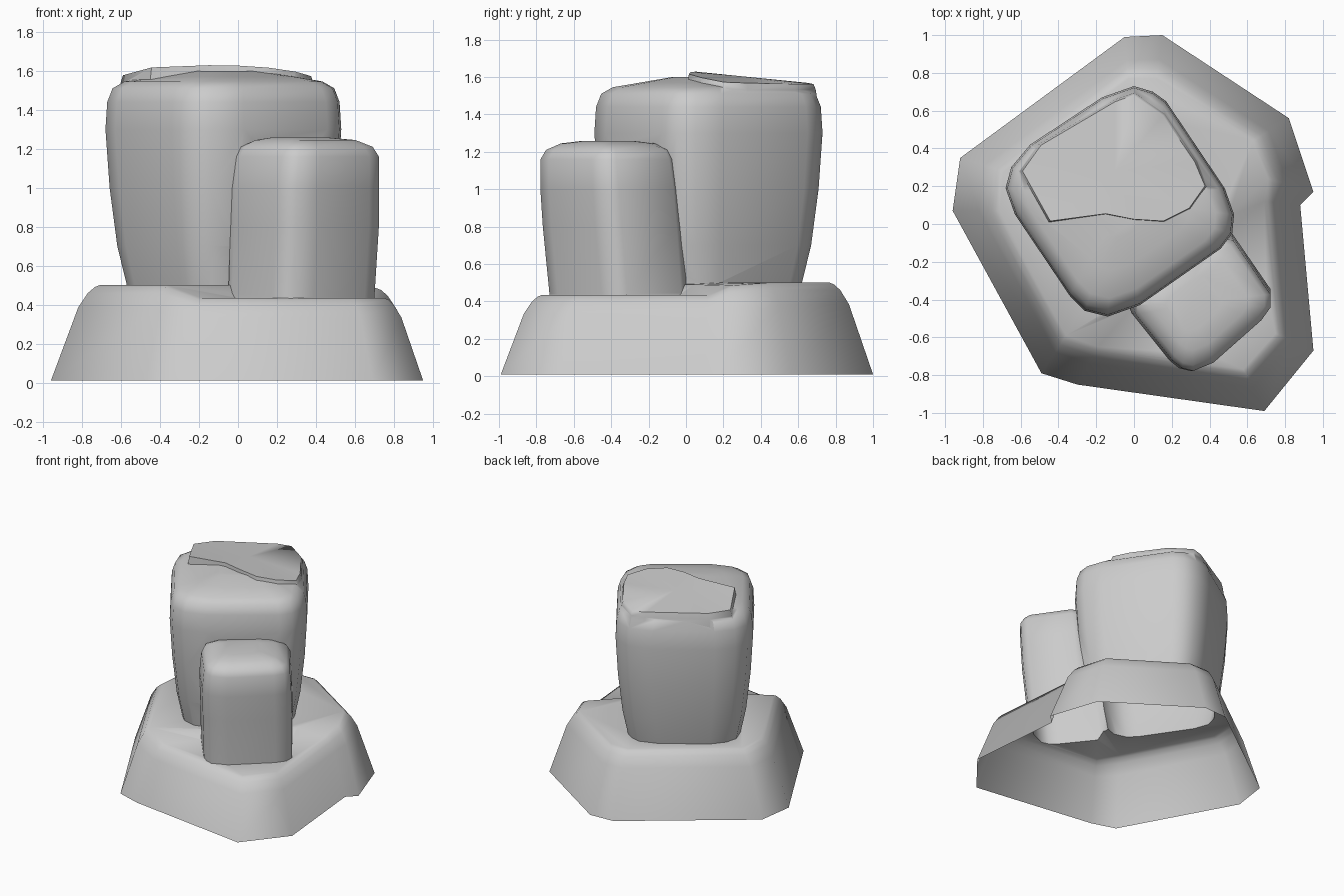
import bpy, bmesh, math
from mathutils import Vector

if "Cube" in bpy.data.objects:
    bpy.data.objects.remove(bpy.data.objects["Cube"])


def finish(name, bm):
    bmesh.ops.recalc_face_normals(bm, faces=bm.faces)
    me = bpy.data.meshes.new(name)
    bm.to_mesh(me)
    bm.free()
    ob = bpy.data.objects.new(name, me)
    bpy.context.collection.objects.link(ob)
    return ob


def skin(bm, rings):
    """Walls between rings plus a floor."""
    n = len(rings[0])
    for a, b in zip(rings, rings[1:]):
        for i in range(n):
            j = (i + 1) % n
            bm.faces.new((a[i], a[j], b[j], b[i]))
    bm.faces.new(rings[0][::-1])


def loft(name, outline, centre, levels, top_z=None):
    """Closed solid: one outline repeated at (z, scale, dx, dy) levels."""
    cx, cy = centre
    bm = bmesh.new()
    rings = [[bm.verts.new((cx + (x - cx) * s + dx, cy + (y - cy) * s + dy, z))
              for x, y in outline] for z, s, dx, dy in levels]
    skin(bm, rings)
    top = rings[-1]
    if top_z:                                   # sloping top drawn as a fan
        for v in top:
            v.co.z = top_z(v.co.x, v.co.y)
        tip = bm.verts.new((cx, cy, top_z(cx, cy)))
        for i in range(len(top)):
            bm.faces.new((top[i], top[(i + 1) % len(top)], tip))
    else:
        bm.faces.new(top)
    return finish(name, bm)


# Flared plinth: floor outline and matching rim outline (x, y, z)
floor = [(-.96, .07), (-.49, -.79), (-.30, -.85), (.69, -.99), (.95, -.67), (.88, .10),
         (.95, .17), (.82, .56), (.15, 1.0), (-.05, .99), (-.92, .35)]
rim = [(-.71, .07, .5), (-.36, -.59, .5), (-.19, -.65, .435), (.58, -.77, .435),
       (.75, -.58, .435), (.69, .12, .435), (.71, .24, .485), (.63, .44, .5),
       (.12, .77, .5), (-.03, .77, .5), (-.69, .28, .5)]
bm = bmesh.new()
rings = []
for t, f in [(0, .02), (.56, .77), (.76, .92), (.9, .98), (1, 1)]:
    rings.append([bm.verts.new(Vector((p[0], p[1], 0)).lerp(Vector((q[0], q[1], 0)), t)
                               + Vector((0, 0, q[2] * f if t else .01)))
                  for p, q in zip(floor, rim)])
skin(bm, rings)
# Two-level top: high terrace, low terrace and the step between
r = rings[-1]
a_hi, a_lo, b_hi, b_lo = [bm.verts.new(c) for c in
                          ((-.04, -.40, .5), (0, -.43, .435), (.50, .04, .49), (.52, -.02, .435))]
bm.faces.new((r[0], r[1], a_hi, b_hi, r[6], r[7], r[8], r[9], r[10]))
bm.faces.new((r[2], r[3], r[4], r[5], b_lo, a_lo))
for quad in ((r[1], r[2], a_lo, a_hi), (a_hi, a_lo, b_lo, b_hi), (b_hi, b_lo, r[5], r[6])):
    bm.faces.new(quad)
base = finish("rock_formation", bm)

# Tall pillar, widest near the top
tall_pillar = loft("tall_pillar",
    [(-.68, .19), (-.63, .05), (-.34, -.38), (-.26, -.46), (-.14, -.49), (.03, -.43),
     (.46, -.13), (.52, -.05), (.53, .05), (.48, .19), (.17, .65), (.10, .70),
     (0, .73), (-.17, .67), (-.55, .42), (-.65, .30)], (-.07, .12),
    [(.2, .76, 0, 0), (.5, .82, 0, 0), (.7, .90, 0, 0), (1.0, .965, 0, 0), (1.3, 1, 0, 0),
     (1.44, .985, 0, 0), (1.51, .94, 0, 0), (1.545, .84, 0, 0), (1.57, .6, 0, 0), (1.60, .25, 0, -.04)])

# Broken slab lying on the back half of the tall pillar
top_slab = loft("top_slab",
    [(-.60, .28), (-.45, .01), (-.15, .05), (.0, .02), (.16, .01), (.30, .08),
     (.385, .20), (.33, .33), (.16, .58), (0, .69), (-.10, .655), (-.50, .42)], (-.1, .28),
    [(1.47, 1.03, 0, 0), (1.53, 1.01, 0, 0), (1.6, .98, 0, 0)],
    lambda x, y: 1.63 - .1 * max(0, y - .04) - .15 * (x + .15) ** 2)

# Short pillar, leaning slightly forward
short_pillar = loft("short_pillar",
    [(-.03, -.42), (-.01, -.47), (.19, -.72), (.24, -.76), (.30, -.775), (.41, -.73),
     (.67, -.50), (.72, -.43), (.72, -.36), (.52, -.07), (.44, -.04), (.35, -.06),
     (.02, -.33), (-.02, -.37)], (.35, -.41),
    [(.2, 1, -.025, .05), (.44, 1, -.02, .045), (.8, 1.015, -.003, .015), (1.0, 1.01, 0, 0),
     (1.16, .975, .012, -.012), (1.21, .9, .008, -.01), (1.245, .68, 0, -.01), (1.257, .4, -.03, -.01)])

# Fuse everything into one skin
bpy.context.view_layer.objects.active = base
base.select_set(True)
for part in (tall_pillar, top_slab, short_pillar):
    mod = base.modifiers.new("union", 'BOOLEAN')
    mod.operation = 'UNION'
    mod.solver = 'EXACT'
    mod.object = part
    bpy.ops.object.modifier_apply(modifier=mod.name)
    bpy.data.objects.remove(part)

# Open the underside so the shell is hollow
bm = bmesh.new()
bm.from_mesh(base.data)
under = [f for f in bm.faces if all(v.co.z < .02 for v in f.verts)]
bmesh.ops.delete(bm, geom=under, context='FACES')
bm.to_mesh(base.data)
bm.free()
bpy.ops.object.shade_smooth_by_angle(angle=math.radians(65))
